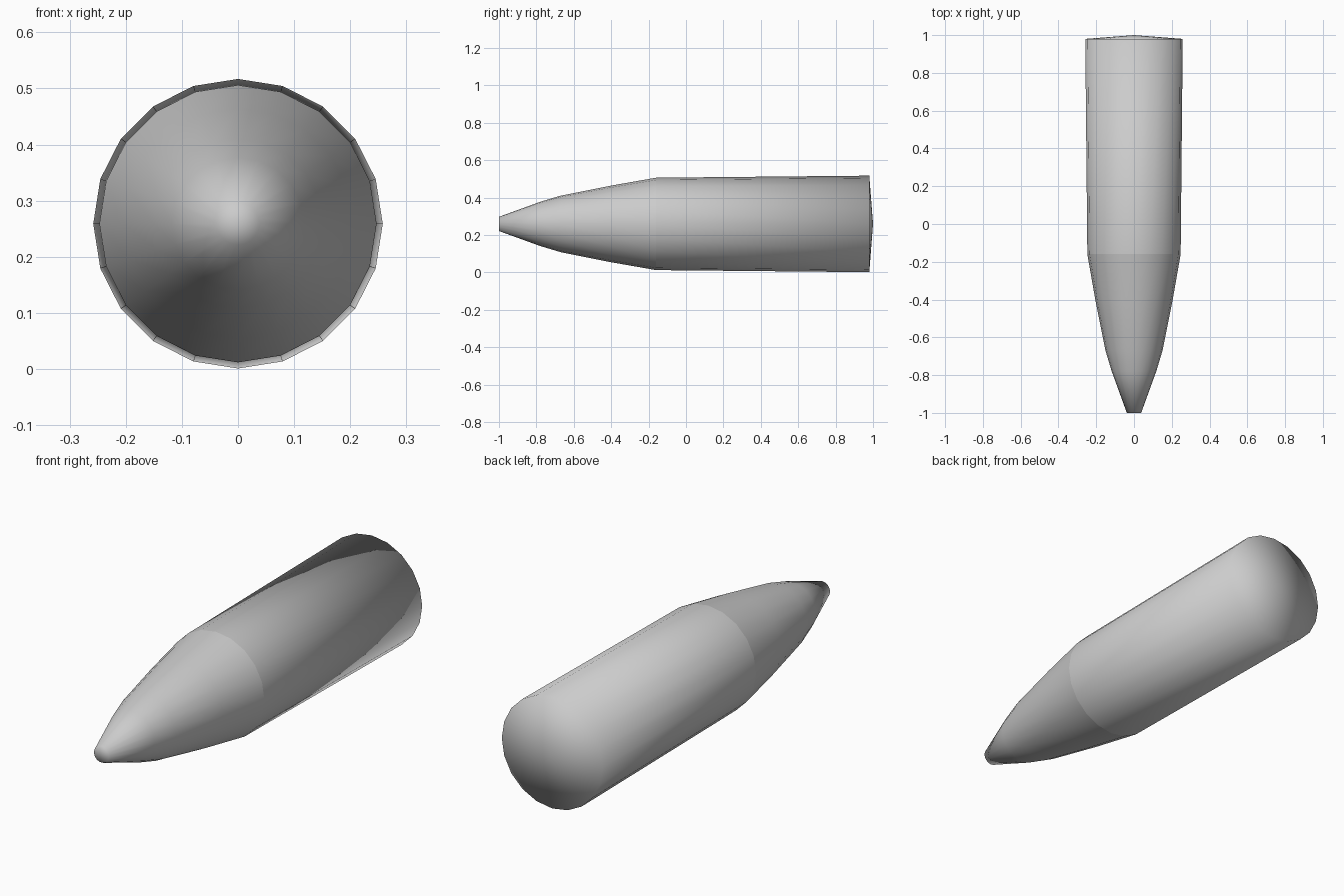
import bpy
import bmesh
from math import sin, cos, tau

if "Cube" in bpy.data.objects:
    bpy.data.objects.remove(bpy.data.objects["Cube"])

SIDES = 20
AXIS_Z = 0.259


def lathe(name, profile):
    """Turn (y, radius) points around the long axis; radius 0 makes an apex."""
    bm = bmesh.new()
    rings = []
    for y, r in profile:
        count = SIDES if r > 0 else 1
        rings.append([bm.verts.new((r * sin(tau * i / SIDES), y,
                                    AXIS_Z + r * cos(tau * i / SIDES)))
                      for i in range(count)])
    for a, b in zip(rings, rings[1:]):
        for i in range(SIDES):
            j = (i + 1) % SIDES
            corners = [a[i % len(a)], a[j % len(a)], b[j % len(b)], b[i % len(b)]]
            bm.faces.new(list(dict.fromkeys(corners)))
    bmesh.ops.recalc_face_normals(bm, faces=bm.faces)
    # Make sure the open shell faces outward
    if bm.calc_volume(signed=True) < 0:
        bmesh.ops.reverse_faces(bm, faces=bm.faces)
    for f in bm.faces:
        f.smooth = True
    mesh = bpy.data.meshes.new(name)
    bm.to_mesh(mesh)
    bm.free()
    obj = bpy.data.objects.new(name, mesh)
    bpy.context.collection.objects.link(obj)
    return obj


# Tapered nose with a small blunt tip
lathe("bullet_nose", [(-1.0, 0), (-1.0, 0.038), (-0.78, 0.118),
                      (-0.67, 0.151), (-0.40, 0.205), (-0.16, 0.247)])

# Slightly flared casing closed by a shallow cone
lathe("casing", [(-0.16, 0.247), (0.98, 0.258), (1.0, 0)])
